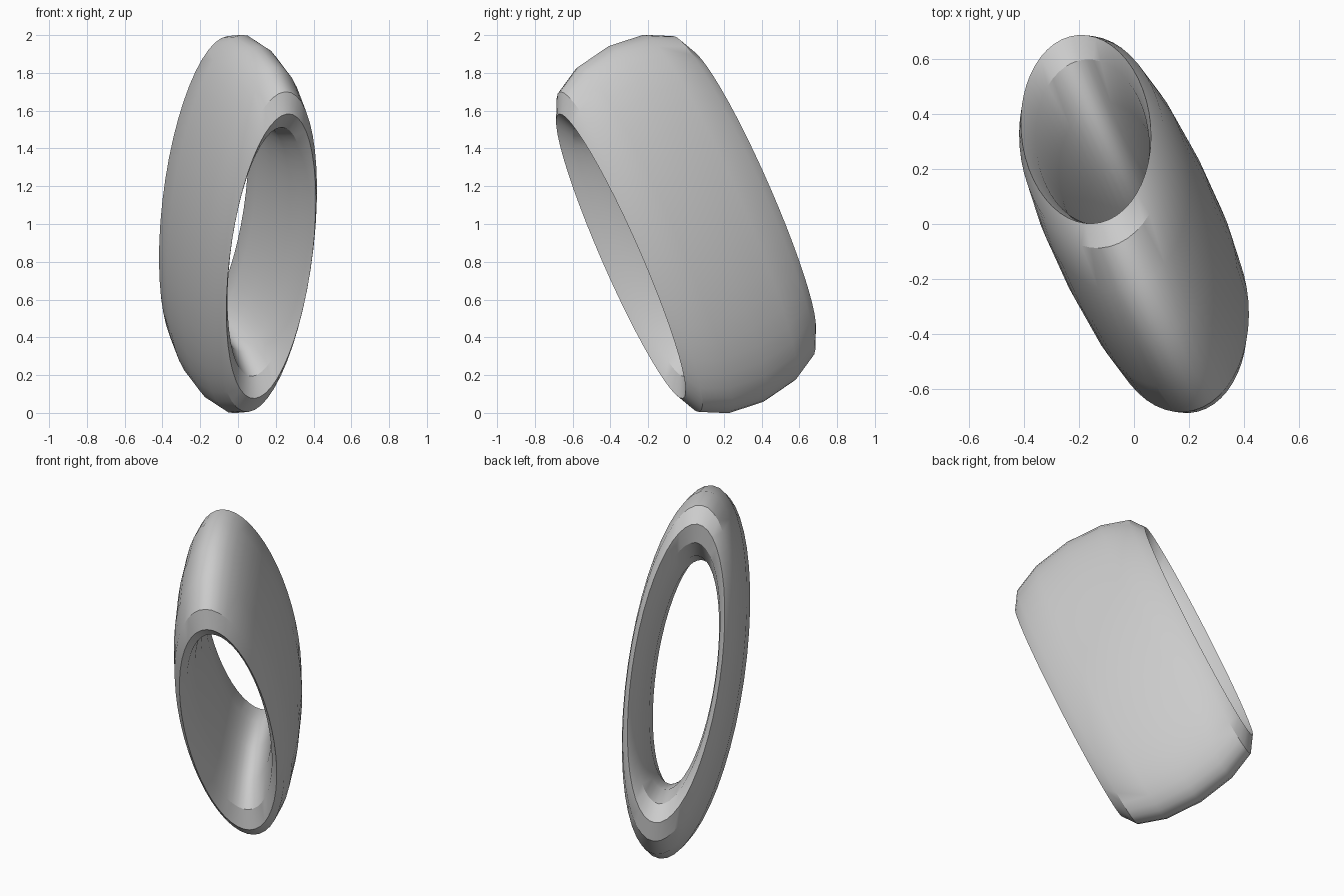
import bpy
from math import radians
from mathutils import Matrix, Vector

cube = bpy.data.objects.get("Cube")
if cube:
    bpy.data.objects.remove(cube, do_unlink=True)

# Plain grey material
grey = bpy.data.materials.new("plain grey")
grey.use_nodes = True
colour = (0.6, 0.6, 0.6, 1)
grey.diffuse_color = colour
grey.node_tree.nodes["Principled BSDF"].inputs["Base Color"].default_value = colour

# Ring: a torus squashed to a narrow oval and stretched along its axis
bpy.ops.mesh.primitive_torus_add(major_segments=48, minor_segments=12,
                                 major_radius=1, minor_radius=0.25)
ring = bpy.context.object
ring.name = "oval_ring"

# Tilt: long direction of the oval, hole axis, and short direction
axis = Vector((0.414, -0.815, -0.402)).normalized()
long_dir = Vector((0.108, -0.403, 0.909))
long_dir = (long_dir - axis * long_dir.dot(axis)).normalized()
short_dir = axis.cross(long_dir)
tilt = Matrix((long_dir, short_dir, axis)).transposed().to_4x4()
stretch = Matrix.Diagonal((0.826, 0.244, 1.69, 1))
ring.data.transform(Matrix.Translation((0, 0, 1)) @ tilt @ stretch)

ring.data.materials.append(grey)
bpy.ops.object.shade_smooth_by_angle(angle=radians(30))
